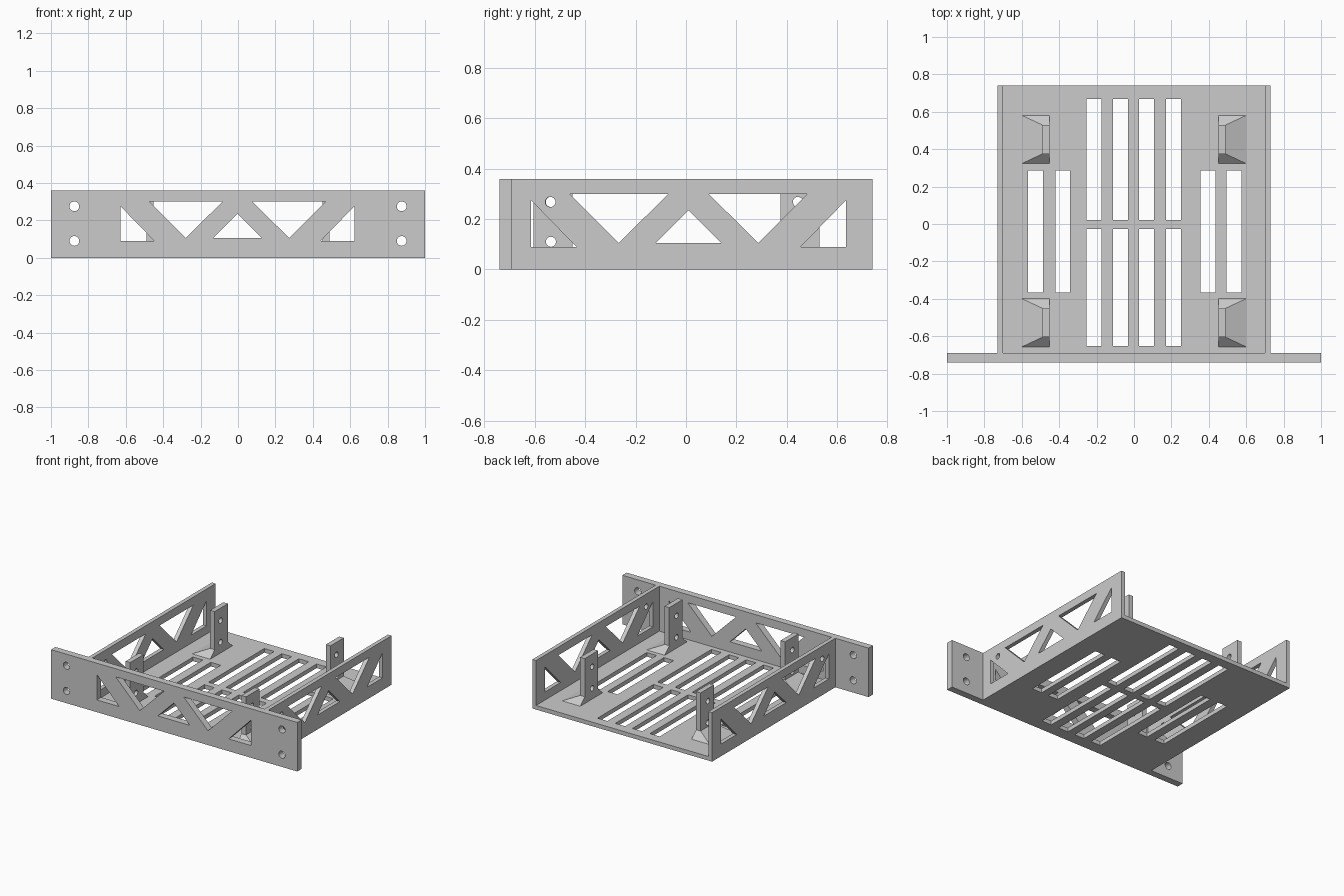
import bpy, bmesh, math
from mathutils import Matrix, Vector

if "Cube" in bpy.data.objects:
    bpy.data.objects.remove(bpy.data.objects["Cube"])

grey = bpy.data.materials.new("plain grey")
grey.diffuse_color = (0.6, 0.6, 0.6, 1)
grey.use_nodes = True
grey.node_tree.nodes["Principled BSDF"].inputs["Base Color"].default_value = grey.diffuse_color

H, FLOOR = 0.36, 0.03


def finish(name, bm):
    bmesh.ops.recalc_face_normals(bm, faces=bm.faces[:])
    me = bpy.data.meshes.new(name)
    bm.to_mesh(me)
    bm.free()
    me.materials.append(grey)
    ob = bpy.data.objects.new(name, me)
    bpy.context.collection.objects.link(ob)
    return ob


def rect(a0, a1, b0, b1):
    return [(a0, b0), (a1, b0), (a1, b1), (a0, b1)]


def circle(a, b, r, n=24):
    return [(a + r * math.cos(2 * math.pi * i / n),
             b + r * math.sin(2 * math.pi * i / n)) for i in range(n)]


def plate(name, loops, start, end, axis):
    """Flat outline with holes, extruded from start to end along x, y or z."""
    place = {"x": lambda a, b, t: Vector((t, a, b)),
             "y": lambda a, b, t: Vector((a, t, b)),
             "z": lambda a, b, t: Vector((a, b, t))}[axis]
    bm = bmesh.new()
    for loop in loops:
        vs = [bm.verts.new(place(a, b, start)) for a, b in loop]
        for i, v in enumerate(vs):
            bm.edges.new((v, vs[(i + 1) % len(vs)]))
    bmesh.ops.triangle_fill(bm, use_beauty=True, use_dissolve=False,
                            edges=bm.edges[:], normal=place(0, 0, 1) - place(0, 0, 0))
    ext = bmesh.ops.extrude_face_region(bm, geom=bm.faces[:], use_keep_orig=True)
    bmesh.ops.translate(bm, vec=place(0, 0, end - start),
                        verts=[g for g in ext["geom"] if isinstance(g, bmesh.types.BMVert)])
    return finish(name, bm)


def truss(c):
    """Five triangular windows centred on c."""
    wins = [[(c - 0.13, 0.105), (c + 0.13, 0.105), (c, 0.235)]]
    for s in (-1, 1):
        wins.append([(c + s * 0.625, 0.09), (c + s * 0.625, 0.275), (c + s * 0.445, 0.09)])
        wins.append([(c + s * 0.08, 0.30), (c + s * 0.472, 0.30), (c + s * 0.277, 0.105)])
    return wins


# front mounting plate
holes = [circle(s * 0.875, z, 0.026) for s in (-1, 1) for z in (0.275, 0.09)]
plate("front_plate", [rect(-1, 1, 0, H)] + truss(-0.003) + holes, -0.74, -0.69, "y")

# vented floor
slots = []
for x in (-0.214, -0.072, 0.067, 0.211):
    slots += [rect(x - 0.04, x + 0.04, 0.021, 0.668),
              rect(x - 0.04, x + 0.04, -0.652, -0.027)]
for x in (-0.526, -0.381, 0.396, 0.535):
    slots.append(rect(x - 0.04, x + 0.04, -0.366, 0.286))
plate("floor", [rect(-0.70, 0.70, -0.69, 0.74)] + slots, 0, FLOOR, "z")

for s, side in ((-1, "left"), (1, "right")):
    # side wall
    plate(side + "_wall", [rect(-0.69, 0.74, 0, H)] + truss(0.01)
          + [circle(-0.538, 0.268, 0.02)], s * 0.70, s * 0.73, "x")
    for y, end in ((-0.528, "front"), (0.452, "back")):
        # mounting post
        plate(f"{side}_{end}_post", [rect(y - 0.077, y + 0.077, FLOOR, H)]
              + [circle(y - 0.008, z, 0.02) for z in (0.268, 0.11)],
              s * 0.452, s * 0.489, "x")
        # sloped foot around the outer sides of the post
        bm = bmesh.new()
        rings = []
        for xo, hw, z in ((0.60, 0.129, FLOOR), (0.489, 0.077, 0.08)):
            rings.append([bm.verts.new((s * a, b, z))
                          for a, b in rect(0.452, xo, y - hw, y + hw)])
        low, top = rings
        bm.faces.new(low)
        bm.faces.new(top)
        for i in range(4):
            j = (i + 1) % 4
            bm.faces.new((low[i], low[j], top[j], top[i]))
        finish(f"{side}_{end}_post_foot", bm)
